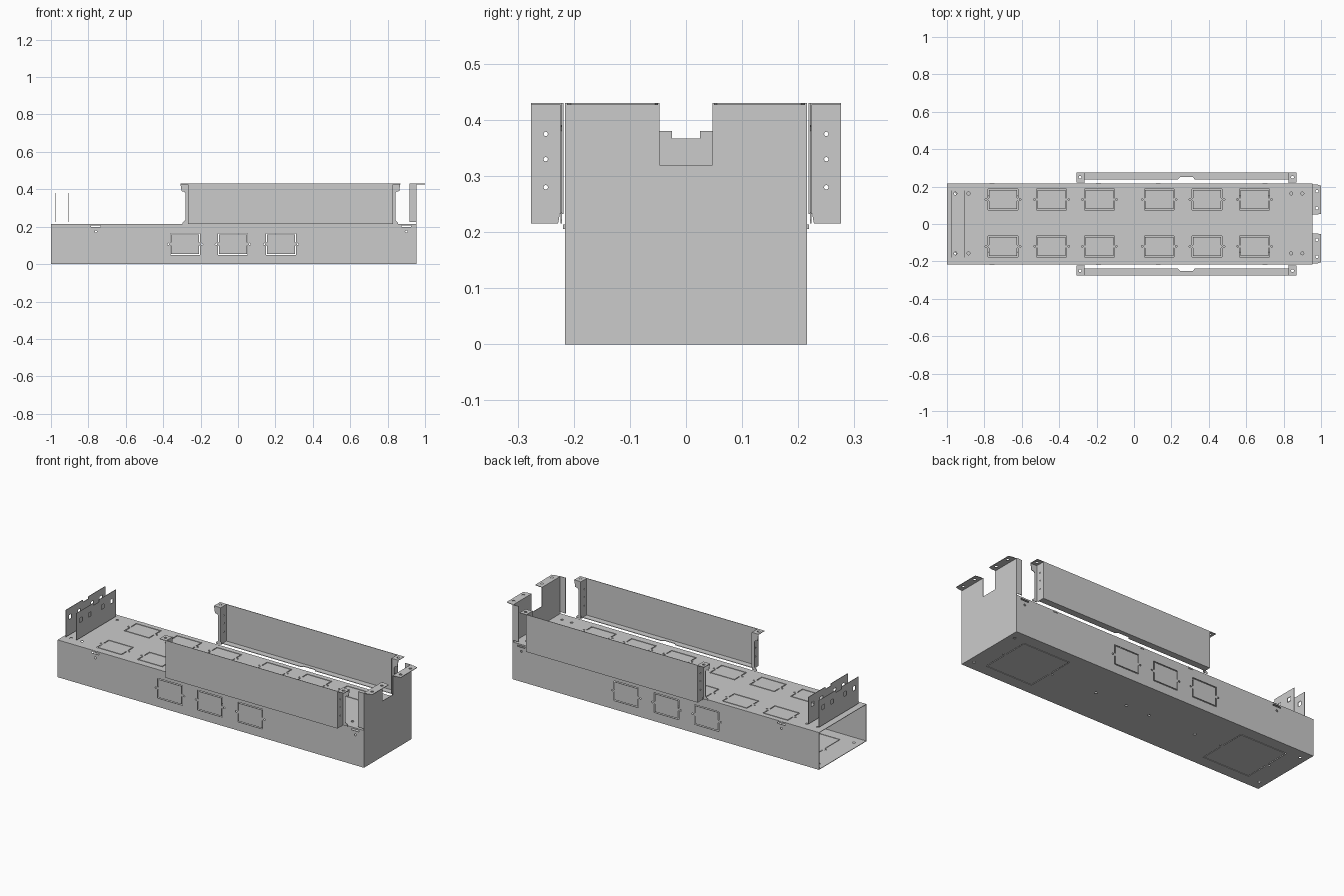
import bpy, bmesh, math
from mathutils import Vector

if "Cube" in bpy.data.objects:
    bpy.data.objects.remove(bpy.data.objects["Cube"])

T = 0.003  # sheet thickness


def place(axis, u, v, w):
    # x sheets use (y, z), y sheets use (x, z), z sheets use (x, y)
    return {'x': (w, u, v), 'y': (u, w, v), 'z': (u, v, w)}[axis]


def prism(bm, pts, axis, a, b):
    lo = [bm.verts.new(place(axis, u, v, a)) for u, v in pts]
    hi = [bm.verts.new(place(axis, u, v, b)) for u, v in pts]
    n = len(pts)
    bm.faces.new(lo)
    bm.faces.new(hi[::-1])
    for i in range(n):
        j = (i + 1) % n
        bm.faces.new((lo[i], hi[i], hi[j], lo[j]))


def finish(name, bm):
    bmesh.ops.recalc_face_normals(bm, faces=bm.faces)
    me = bpy.data.meshes.new(name)
    bm.to_mesh(me)
    bm.free()
    ob = bpy.data.objects.new(name, me)
    bpy.context.collection.objects.link(ob)
    return ob


def sheet(name, pts, axis, a, b, holes=()):
    bm = bmesh.new()
    prism(bm, pts, axis, a, b)
    ob = finish(name, bm)
    if holes:
        bm = bmesh.new()
        for h in holes:
            prism(bm, h, axis, min(a, b) - 0.01, max(a, b) + 0.01)
        cutter = finish(name + "_cutter", bm)
        cutter.hide_render = True
        mod = ob.modifiers.new("holes", 'BOOLEAN')
        mod.operation, mod.solver, mod.object = 'DIFFERENCE', 'EXACT', cutter
        bpy.context.view_layer.objects.active = ob
        bpy.ops.object.modifier_apply(modifier=mod.name)
        bpy.data.objects.remove(cutter)
    return ob


def rect(u0, v0, u1, v1):
    return [(u0, v0), (u1, v0), (u1, v1), (u0, v1)]


def disc(u, v, r, n=12):
    return [(u + r * math.cos(2 * math.pi * i / n), v + r * math.sin(2 * math.pi * i / n)) for i in range(n)]


def knockout(u, v, w, h, t=0.005, b=0.008):
    # two U-shaped slots joined by bridges, with a small hole beside each bridge
    c = [(-w, b), (-w, h), (w, h), (w, b), (w - t, b), (w - t, h - t), (t - w, h - t), (t - w, b)]
    return [[(u + s * p, v + s * q) for p, q in c] for s in (1, -1)] + \
           [disc(u + s * (w + 0.011), v, 0.005, 8) for s in (1, -1)]


X0, X1, Y, H = -1.0, 0.955, 0.216, 0.215

# Trunk top with twelve knockouts and screw holes
holes = []
for x in (-0.70, -0.44, -0.185, 0.135, 0.39, 0.645):
    for y in (0.131, -0.12):
        holes += knockout(x, y, 0.08, 0.056)
for x in (-0.955, -0.885, 0.84, 0.90):
    for y in (-0.157, 0.163):
        holes.append(disc(x, y, 0.008))
sheet("trunk_top", rect(X0, -Y, X1, Y), 'z', H - T, H, holes)

# Trunk floor with an access hatch at each end and holes along the middle
holes = []
for x in (-0.73, 0.70):
    holes += knockout(x, 0, 0.15, 0.15, 0.004, 0.012)
for x in (-0.4, -0.1, 0.05, 0.25):
    holes.append(disc(x, 0, 0.008))
for x in (-0.96, 0.92):
    for y in (-0.16, 0.16):
        holes.append(disc(x, y, 0.008))
sheet("trunk_floor", rect(X0, -Y, X1, Y), 'z', 0, T, holes)

# Trunk side walls with three knockouts and short slots under the top edge
for s, side in ((-1, "front"), (1, "back")):
    holes = []
    for x in (-0.283, -0.027, 0.23):
        holes += knockout(x, 0.107, 0.079, 0.057)
    for x in (-0.76, 0.90):
        holes += [rect(x - 0.025, 0.198, x + 0.025, 0.206), disc(x, 0.175, 0.006)]
    sheet("trunk_wall_" + side, rect(X0, T, X1, H - T), 'y', s * (Y - T), s * Y, holes)
    # low edge strips near the corners
    for x in (-0.76, -0.19, 0.13, 0.70):
        sheet("edge_clip_" + side, rect(x - 0.013, 0.206, x + 0.013, 0.214), 'y', s * Y, s * (Y + 0.003))

# Tall end plate with a notch, side returns and top tabs
N = 0.047
sheet("end_plate", [(-Y, 0), (Y, 0), (Y, 0.43), (N, 0.43), (N, 0.32), (-N, 0.32), (-N, 0.43), (-Y, 0.43)],
      'x', X1 - T, X1)
for s in (-1, 1):
    sheet("end_return", rect(0.918, 0.225, X1 - T, 0.43), 'y', s * (Y - T), s * Y)
    tab = [(X1 - T, s * 0.05), (0.975, s * 0.05), (1.0, s * 0.055), (1.0, s * 0.205), (0.975, s * 0.212), (X1 - T, s * 0.212)]
    sheet("end_tab", tab, 'z', 0.43 - T, 0.43, [disc(0.978, s * y, 0.008) for y in (0.085, 0.175)])

# Pair of notched upright plates at the open end
plate = [(-0.18, 0.225), (0.18, 0.225), (0.18, 0.38), (0.025, 0.38), (0.025, 0.367),
         (-0.025, 0.367), (-0.025, 0.38), (-0.18, 0.38)]
for x in (-0.975, -0.907):
    holes = [rect(s * y - 0.012, 0.315, s * y + 0.012, 0.34) for s in (-1, 1) for y in (0.06, 0.14)]
    sheet("upright_plate", plate, 'x', x, x + T, holes)

# Raised side covers: outer panel, bottom lip, end plates, flanges and tabs
A, B, YO, YI = -0.268, 0.828, 0.276, 0.221
for s, side in ((-1, "front"), (1, "back")):
    sheet("cover_panel_" + side, rect(A, H, B, 0.43), 'y', s * (YO - T), s * YO)
    lip = [(A, YO - T), (A, 0.238), (0.235, 0.238), (0.245, 0.25), (0.315, 0.25), (0.325, 0.238), (B, 0.238), (B, YO - T)]
    sheet("cover_lip_" + side, [(x, s * y) for x, y in lip], 'z', H, H + T)
    for x, d in ((A, -1), (B, 1)):
        end = [(YO, 0.22), (YO - 0.005, H), (0.228, H), (0.225, 0.232), (YI - 0.003, 0.232), (YI - 0.003, 0.43), (YO, 0.43)]
        sheet("cover_end_" + side, [(s * y, z) for y, z in end], 'x', x, x - d * T,
              [disc(s * 0.25, z, 0.004, 8) for z in (0.28, 0.33, 0.375)])
        # flange beside the end plate, widening at its top and foot
        fl = [(0, 0.215), (0.028, 0.215), (0.028, 0.222), (0.014, 0.235), (0.014, 0.38), (0.02, 0.388),
              (0.034, 0.39), (0.04, 0.43), (0, 0.43)]
        sheet("cover_flange_" + side, [(x + d * u, z) for u, z in fl], 'y', s * YI, s * (YI + T))
        sheet("cover_tab_" + side, [(x, s * YI), (x + d * 0.04, s * YI), (x + d * 0.04, s * YO), (x, s * YO)],
              'z', 0.43 - T, 0.43, [disc(x + d * 0.02, s * 0.25, 0.008)])
